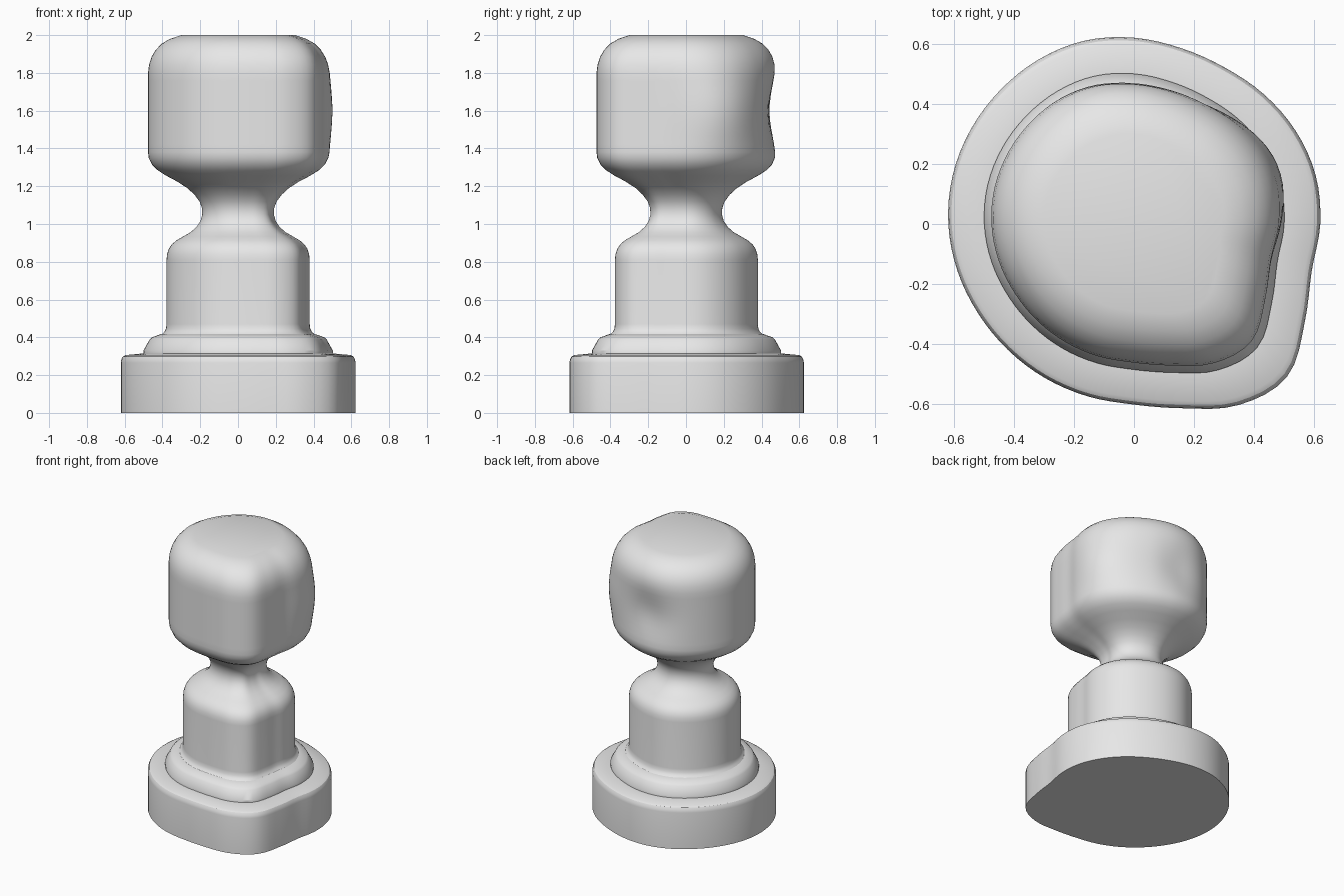
import bpy, bmesh, math

if "Cube" in bpy.data.objects:
    bpy.data.objects.remove(bpy.data.objects["Cube"])

SEGMENTS = 96

# plan outline: radius every 15 degrees, with one pronounced corner
OUTLINE = [.622, .628, .623, .613, .604, .608, .622, .634, .635, .632, .63, .627,
           .62, .61, .60, .595, .594, .596, .603, .637, .698, .722, .658, .614]


def outline(angle):
    """Smooth periodic interpolation of the outline, as a scale factor."""
    n = len(OUTLINE)
    t = angle / math.tau * n
    i = int(t)
    f = t - i
    a, b, c, d = (OUTLINE[(i + k) % n] for k in (-1, 0, 1, 2))
    r = b + f * (c - a + f * (2*a - 5*b + 4*c - d + f * (3*(b - c) + d - a))) / 2
    return r / OUTLINE[12]


def bump(angle, z, centre, height, spread, tall):
    """Soft round falloff around a spot on the side wall."""
    d = (angle - math.radians(centre) + math.pi) % math.tau - math.pi
    return math.exp(-(d / math.radians(spread)) ** 2 / 2 - ((z - height) / tall) ** 2 / 2)


def sculpt(angle, z):
    """Bulge and neighbouring hollow on the head."""
    return 0.037 * bump(angle, z, 24, 1.6, 17, .15) - 0.04 * bump(angle, z, 93, 1.6, 15, .12)


grey = bpy.data.materials.new("light grey")
grey.use_nodes = True
grey.diffuse_color = (0.8, 0.8, 0.8, 1)
grey.node_tree.nodes["Principled BSDF"].inputs["Base Color"].default_value = (0.8, 0.8, 0.8, 1)


def lathe(name, profile, shape=None):
    """Sweep a (radius, height) profile round the outline and cap both ends."""
    bm = bmesh.new()
    rings = []
    for r, z in profile:
        ring = []
        for k in range(SEGMENTS):
            a = math.tau * k / SEGMENTS
            rad = r * outline(a) + (shape(a, z) if shape else 0)
            ring.append(bm.verts.new((rad * math.cos(a), rad * math.sin(a), z)))
        rings.append(ring)
    for low, high in zip(rings, rings[1:]):
        for k in range(SEGMENTS):
            j = (k + 1) % SEGMENTS
            bm.faces.new((low[k], low[j], high[j], high[k]))
    bm.faces.new(rings[0][::-1])
    bm.faces.new(rings[-1])
    mesh = bpy.data.meshes.new(name)
    bm.to_mesh(mesh)
    bm.free()
    mesh.materials.append(grey)
    obj = bpy.data.objects.new(name, mesh)
    bpy.context.collection.objects.link(obj)
    bpy.context.view_layer.objects.active = obj
    bpy.ops.object.select_all(action='DESELECT')
    obj.select_set(True)
    bpy.ops.object.shade_smooth_by_angle(angle=math.radians(32))


# plinth with rounded upper rim
lathe("base", [(.62, 0), (.62, .265), (.617, .283), (.609, .298), (.595, .306), (.50, .315)])

# bevelled step
lathe("step", [(.50, .31), (.50, .33), (.468, .388), (.455, .4), (.405, .418)])

# shaft, neck and head in one flowing profile
body = [(.405, .415), (.39, .428), (.381, .445), (.378, .47), (.378, .81), (.375, .84),
        (.366, .868), (.35, .892), (.326, .913), (.29, .934), (.25, .957), (.22, .984),
        (.199, 1.015), (.189, 1.05), (.191, 1.085), (.203, 1.118), (.23, 1.155),
        (.268, 1.19), (.32, 1.224), (.38, 1.256), (.425, 1.285), (.455, 1.315),
        (.472, 1.35)]
body += [(.476, 1.38 + .042 * i) for i in range(11)]
body += [(.47, 1.845), (.457, 1.885), (.435, 1.922), (.403, 1.955), (.36, 1.98), (.3, 2.0)]
lathe("shaft_and_head", body, sculpt)
